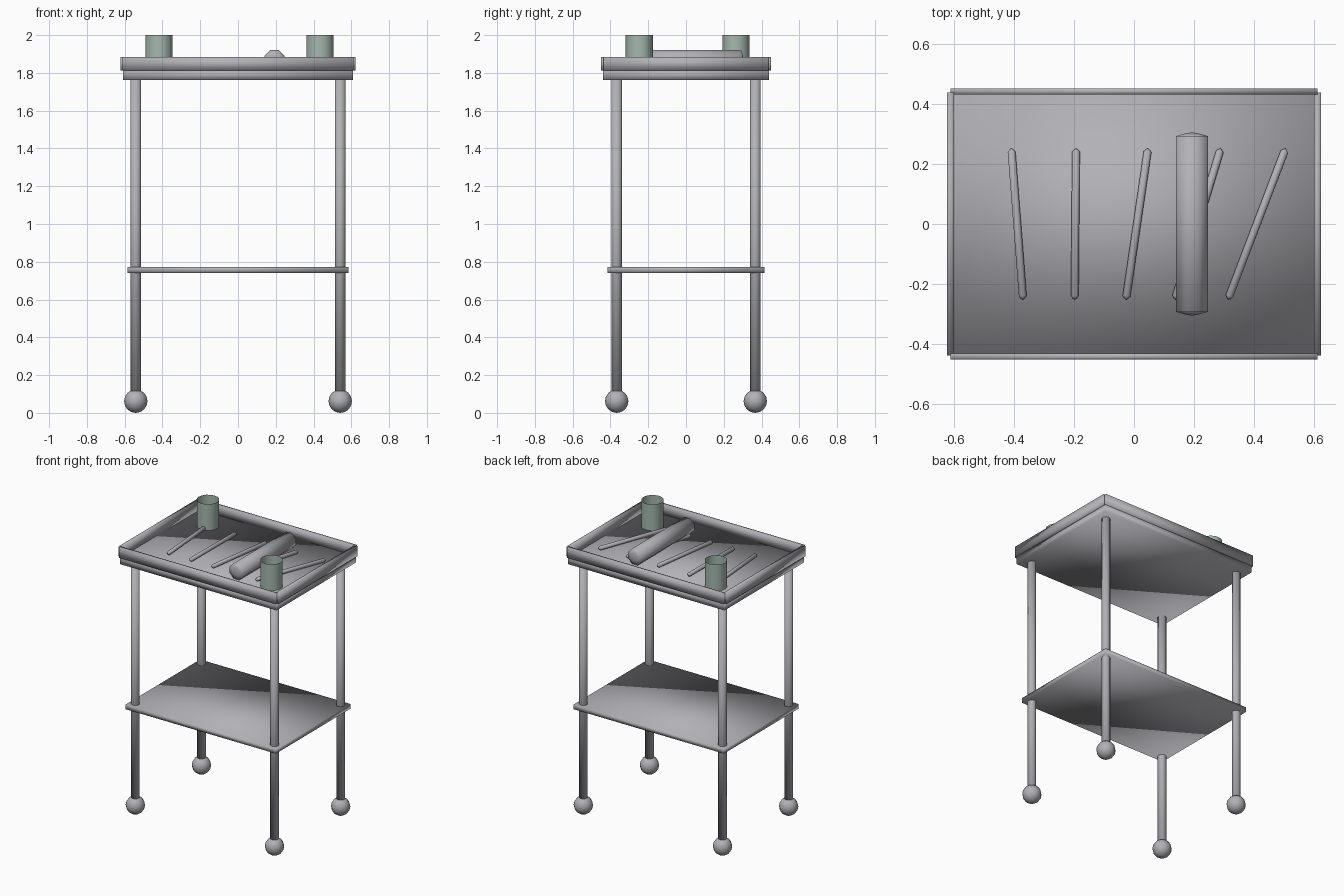
import bpy
import math
from mathutils import Vector

cube = bpy.data.objects.get("Cube")
if cube:
    bpy.data.objects.remove(cube, do_unlink=True)


def material(name, color):
    m = bpy.data.materials.new(name)
    m.use_nodes = True
    m.diffuse_color = (*color, 1)
    m.node_tree.nodes["Principled BSDF"].inputs["Base Color"].default_value = (*color, 1)
    return m


steel = material("brushed steel", (0.44, 0.44, 0.47))
glass = material("green glass", (0.37, 0.48, 0.42))


def finish(obj, name, mat):
    obj.name = name
    obj.data.materials.append(mat)
    obj.data.polygons.foreach_set("use_smooth", [True] * len(obj.data.polygons))
    return obj


def box(name, center, size):
    bpy.ops.mesh.primitive_cube_add(size=1, location=center)
    obj = bpy.context.object
    for v in obj.data.vertices:
        v.co *= Vector(size)
    return finish(obj, name, steel)


def tube(name, x, y, z0, z1, r, sides, mat, fill):
    bpy.ops.mesh.primitive_cylinder_add(vertices=sides, radius=r, depth=z1 - z0,
                                        end_fill_type=fill, location=(x, y, (z0 + z1) / 2))
    return finish(bpy.context.object, name, mat)


def domed_rod(name, start, end, r, dome):
    """Eight-sided rod with shallow domed ends, flat side up."""
    start, end = Vector(start), Vector(end)
    axis = (end - start).normalized()
    side = axis.cross(Vector((0, 0, 1)))
    up = Vector((0, 0, 1))
    rings = [(start - axis * dome * 0.6, 0.5), (start, 1), (end, 1), (end + axis * dome * 0.6, 0.5)]
    verts, faces, n = [], [], 8
    for center, scale in rings:
        for i in range(n):
            a = math.tau * (i + 0.5) / n
            verts.append(center + (side * math.cos(a) + up * math.sin(a)) * r * scale)
    for k in range(len(rings) - 1):
        for i in range(n):
            j = (i + 1) % n
            faces.append((k * n + i, k * n + j, k * n + n + j, k * n + n + i))
    # Tips
    first, last = len(verts), len(verts) + 1
    verts += [start - axis * dome, end + axis * dome]
    top = (len(rings) - 1) * n
    for i in range(n):
        j = (i + 1) % n
        faces += [(first, j, i), (last, top + i, top + j)]
    mesh = bpy.data.meshes.new(name)
    mesh.from_pydata(verts, [], faces)
    mesh.update()
    obj = bpy.data.objects.new(name, mesh)
    bpy.context.collection.objects.link(obj)
    return finish(obj, name, steel)


TRAY = 1.815

# Tray, its rim and the lower shelf
box("tray_base", (0, 0, 1.789), (1.215, 0.88, 0.052))
box("lower_shelf", (0, 0, 0.757), (1.17, 0.83, 0.032))
for s, end, side in ((-1, "front", "right"), (1, "back", "left")):
    box(end + "_rim", (0, s * 0.441, 1.848), (1.222, 0.02, 0.072))
    box(side + "_rim", (s * 0.61, 0, 1.848), (0.023, 0.876, 0.072))

# Legs and ball feet
for sx, side in ((-1, "right"), (1, "left")):
    for sy, end in ((-1, "front"), (1, "back")):
        x, y = sx * 0.541, sy * 0.367
        tube(f"{end}_{side}_leg", x, y, 0.06, 1.78, 0.028, 12, steel, 'NGON')
        bpy.ops.mesh.primitive_uv_sphere_add(segments=12, ring_count=8, radius=0.062,
                                             location=(x, y, 0.062))
        finish(bpy.context.object, f"{end}_{side}_foot", steel)

# Instruments fanned across the tray
for i, (x0, x1) in enumerate(((-0.37, -0.407), (-0.197, -0.193), (-0.025, 0.045),
                              (0.14, 0.285), (0.317, 0.5))):
    domed_rod(f"instrument_{i + 1}", (x0, -0.24, TRAY + 0.013), (x1, 0.24, TRAY + 0.013), 0.014, 0.012)

# Rolled cloth
domed_rod("cloth_roll", (0.193, -0.292, TRAY + 0.053), (0.193, 0.292, TRAY + 0.053), 0.0575, 0.013)

# Open glass jars
tube("front_jar", 0.434, -0.247, TRAY, 2.0, 0.072, 16, glass, 'NOTHING')
tube("back_jar", -0.418, 0.264, TRAY, 2.0, 0.072, 16, glass, 'NOTHING')
